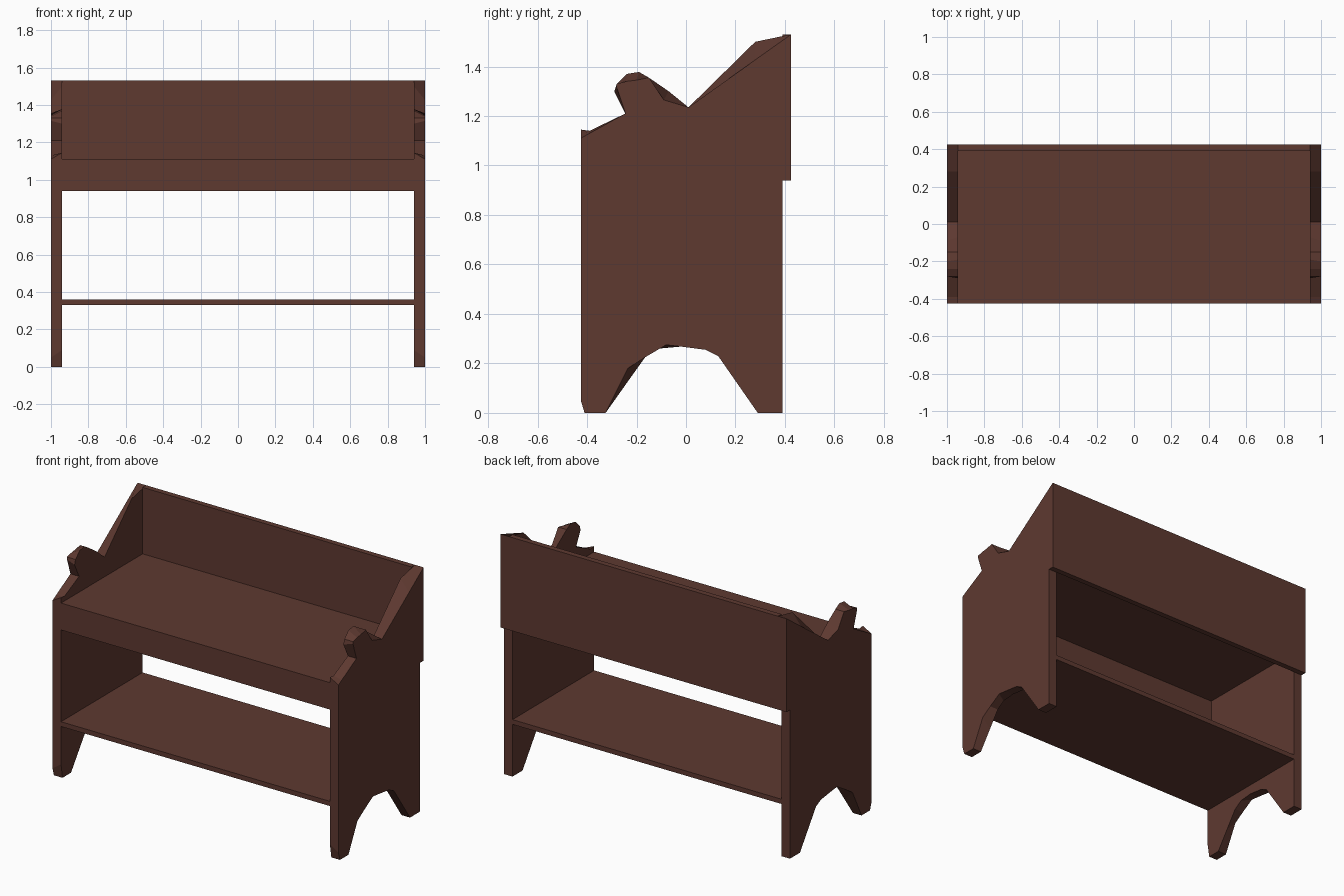
import bpy
import bmesh

# Remove the default cube only
if "Cube" in bpy.data.objects:
    bpy.data.objects.remove(bpy.data.objects["Cube"], do_unlink=True)

# Single dark wood colour
wood = bpy.data.materials.new("dark red brown wood")
wood.use_nodes = True
colour = (0.112, 0.041, 0.030, 1.0)
wood.diffuse_color = colour
bsdf = wood.node_tree.nodes["Principled BSDF"]
bsdf.inputs["Base Color"].default_value = colour
bsdf.inputs["Roughness"].default_value = 0.8


def add_object(name, bm):
    """Turn a bmesh into a named, flat shaded object with the wood material."""
    bmesh.ops.recalc_face_normals(bm, faces=bm.faces)
    mesh = bpy.data.meshes.new(name)
    bm.to_mesh(mesh)
    bm.free()
    mesh.materials.append(wood)
    obj = bpy.data.objects.new(name, mesh)
    bpy.context.collection.objects.link(obj)
    return obj


def board(name, x_range, y_range, z_range):
    """Rectangular plank given by its extents."""
    bm = bmesh.new()
    bmesh.ops.create_cube(bm, size=1)
    ranges = (x_range, y_range, z_range)
    for vert in bm.verts:
        for axis, (low, high) in enumerate(ranges):
            vert.co[axis] = low if vert.co[axis] < 0 else high
    return add_object(name, bm)


inner_x, outer_x = 0.94, 1.0
front, rear, back = -0.425, 0.39, 0.425
apron_bottom, seat_bottom, seat_top, top = 0.94, 1.08, 1.11, 1.53

# Side panel outline (y, z): feet and arch, back step, sloped arm, scrolled horn
outer_outline = [
    (-0.41, 0), (-0.325, 0), (-0.235, 0.18), (-0.165, 0.225), (-0.08, 0.275),
    (-0.02, 0.268), (0.08, 0.255), (0.13, 0.23), (0.29, 0), (rear, 0),
    (rear, apron_bottom), (back, apron_bottom), (back, top), (0.28, 1.427),
    (0.01, 1.235), (-0.09, 1.265), (-0.15, 1.355), (-0.2, 1.345),
    (-0.24, 1.34), (-0.28, 1.33), (-0.28, 1.315), (-0.245, 1.21),
    (-0.39, 1.13), (front, 1.11), (front, 0.05),
]

# Points where the inside edge is carved differently from the outside edge
inner_changes = {
    2: (-0.24, 0.12), 4: (-0.11, 0.26), 13: (0.28, 1.5), 15: (-0.07, 1.3),
    17: (-0.19, 1.378), 18: (-0.24, 1.37), 20: (-0.29, 1.3),
    22: (-0.39, 1.14), 23: (front, 1.145), 24: (front, 0.09),
}
inner_outline = [inner_changes.get(i, p) for i, p in enumerate(outer_outline)]


def side_panel(name, side):
    """Loft the outside outline to the inside outline."""
    bm = bmesh.new()
    outer = [bm.verts.new((side * outer_x, y, z)) for y, z in outer_outline]
    inner = [bm.verts.new((side * inner_x, y, z)) for y, z in inner_outline]
    caps = [bm.faces.new(outer), bm.faces.new(inner[::-1])]
    count = len(outer)
    for i in range(count):
        j = (i + 1) % count
        bm.faces.new((outer[i], inner[i], inner[j], outer[j]))
    bmesh.ops.recalc_face_normals(bm, faces=bm.faces)
    bmesh.ops.triangulate(bm, faces=caps, ngon_method="EAR_CLIP")
    return add_object(name, bm)


for label, side in (("left", 1), ("right", -1)):
    side_panel(label + "_side_panel", side)

# Planks spanning between the side panels
span = (-inner_x, inner_x)
board("back_rest", span, (rear, back), (apron_bottom, top))
board("seat", span, (front, rear), (seat_bottom, seat_top))
board("front_apron", span, (front, front + 0.035), (apron_bottom, seat_bottom))
board("lower_shelf", span, (front, rear), (0.33, 0.36))
